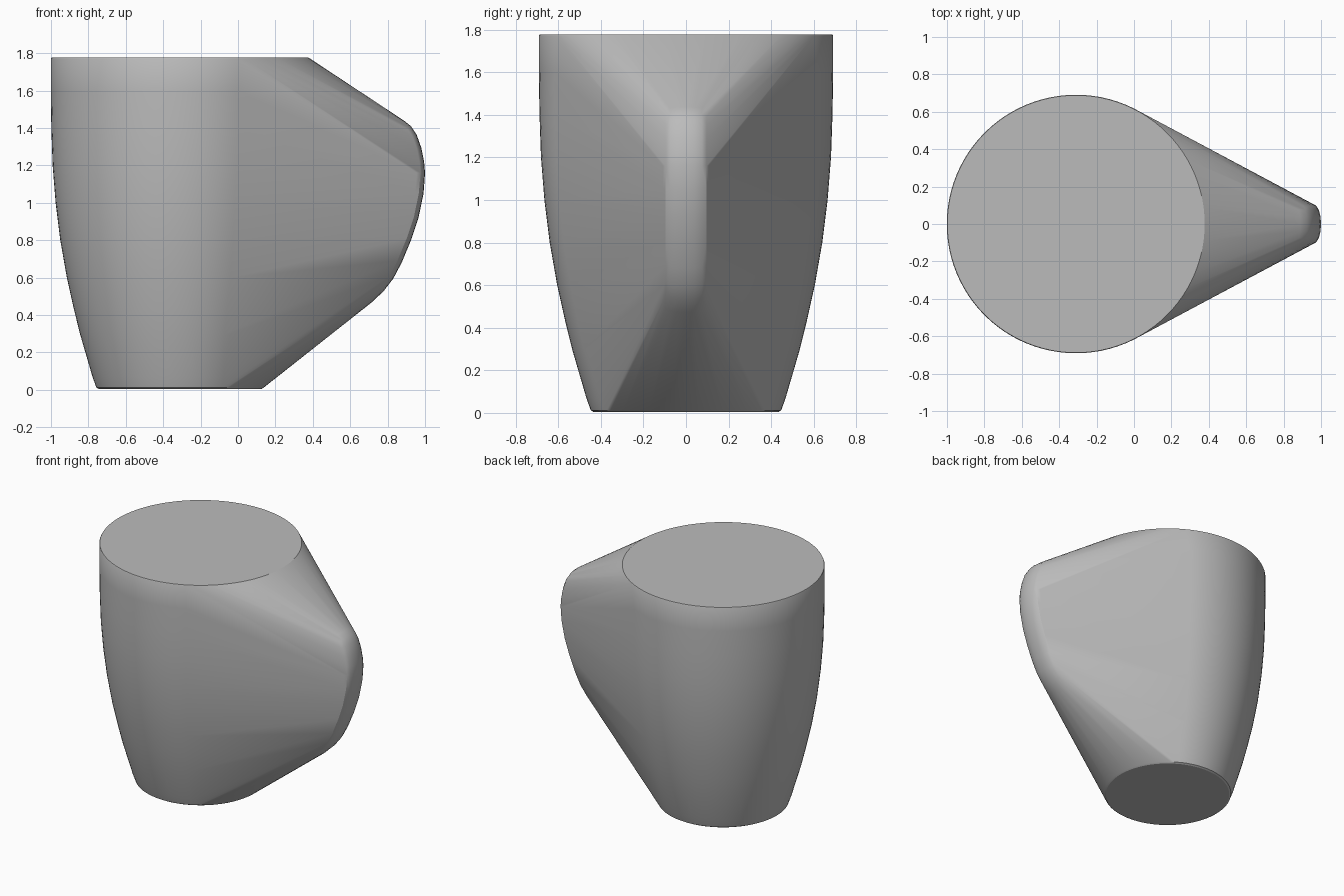
import bpy, bmesh, math
from mathutils import Vector

cube = bpy.data.objects.get("Cube")
if cube:
    bpy.data.objects.remove(cube, do_unlink=True)

CUP_X = -0.31
SEGMENTS = 96

# Cup wall: radius and height, bottom to rim
wall = [(0.435, 0.005), (0.447, 0.012), (0.468, 0.07), (0.50, 0.18), (0.535, 0.3), (0.567, 0.43),
        (0.605, 0.6), (0.64, 0.8), (0.665, 1.0), (0.681, 1.2), (0.688, 1.4),
        (0.691, 1.6), (0.691, 1.77), (0.688, 1.776)]

# Outer edge of the handle: x and z, top to bottom
handle = [(0.89, 1.438), (0.925, 1.41), (0.955, 1.365), (0.98, 1.295), (0.995, 1.22),
          (1.0, 1.16), (0.992, 1.05), (0.965, 0.92), (0.925, 0.8), (0.875, 0.68),
          (0.83, 0.595), (0.78, 0.53), (0.72, 0.472)]

# Rounded handle section: half width and inset from the outer edge
section = [(0.0, 0.0), (0.04, 0.003), (0.075, 0.012), (0.097, 0.025), (0.108, 0.045)]

bm = bmesh.new()
for radius, z in wall:
    for i in range(SEGMENTS):
        a = math.tau * i / SEGMENTS
        bm.verts.new((CUP_X + radius * math.cos(a), radius * math.sin(a), z))

path = [Vector((x, 0, z)) for x, z in handle]
for i, point in enumerate(path):
    along = path[min(i + 1, len(path) - 1)] - path[max(i - 1, 0)]
    inward = Vector((along.z, 0, -along.x)).normalized()
    for half_width, inset in section:
        for side in (-1, 1):
            bm.verts.new(point + inward * inset + Vector((0, side * half_width, 0)))
bmesh.ops.remove_doubles(bm, verts=bm.verts[:], dist=0.0001)

# Taut skin stretched over the cup and the handle
hull = bmesh.ops.convex_hull(bm, input=bm.verts[:])
loose = {g for g in hull["geom_interior"] + hull["geom_unused"]
         if isinstance(g, bmesh.types.BMVert)}
bmesh.ops.delete(bm, geom=list(loose), context='VERTS')
bmesh.ops.dissolve_limit(bm, angle_limit=math.radians(0.1),
                         verts=bm.verts[:], edges=bm.edges[:])
bmesh.ops.recalc_face_normals(bm, faces=bm.faces[:])

mesh = bpy.data.meshes.new("mug_hull")
bm.to_mesh(mesh)
bm.free()
mug = bpy.data.objects.new("mug_hull", mesh)
bpy.context.collection.objects.link(mug)

# Plain grey
grey = bpy.data.materials.new("plain_grey")
grey.use_nodes = True
color = (0.5, 0.5, 0.5, 1)
grey.diffuse_color = color
grey.node_tree.nodes["Principled BSDF"].inputs["Base Color"].default_value = color
mesh.materials.append(grey)

bpy.ops.object.select_all(action='DESELECT')
mug.select_set(True)
bpy.context.view_layer.objects.active = mug
bpy.ops.object.shade_smooth_by_angle(angle=math.radians(30))
